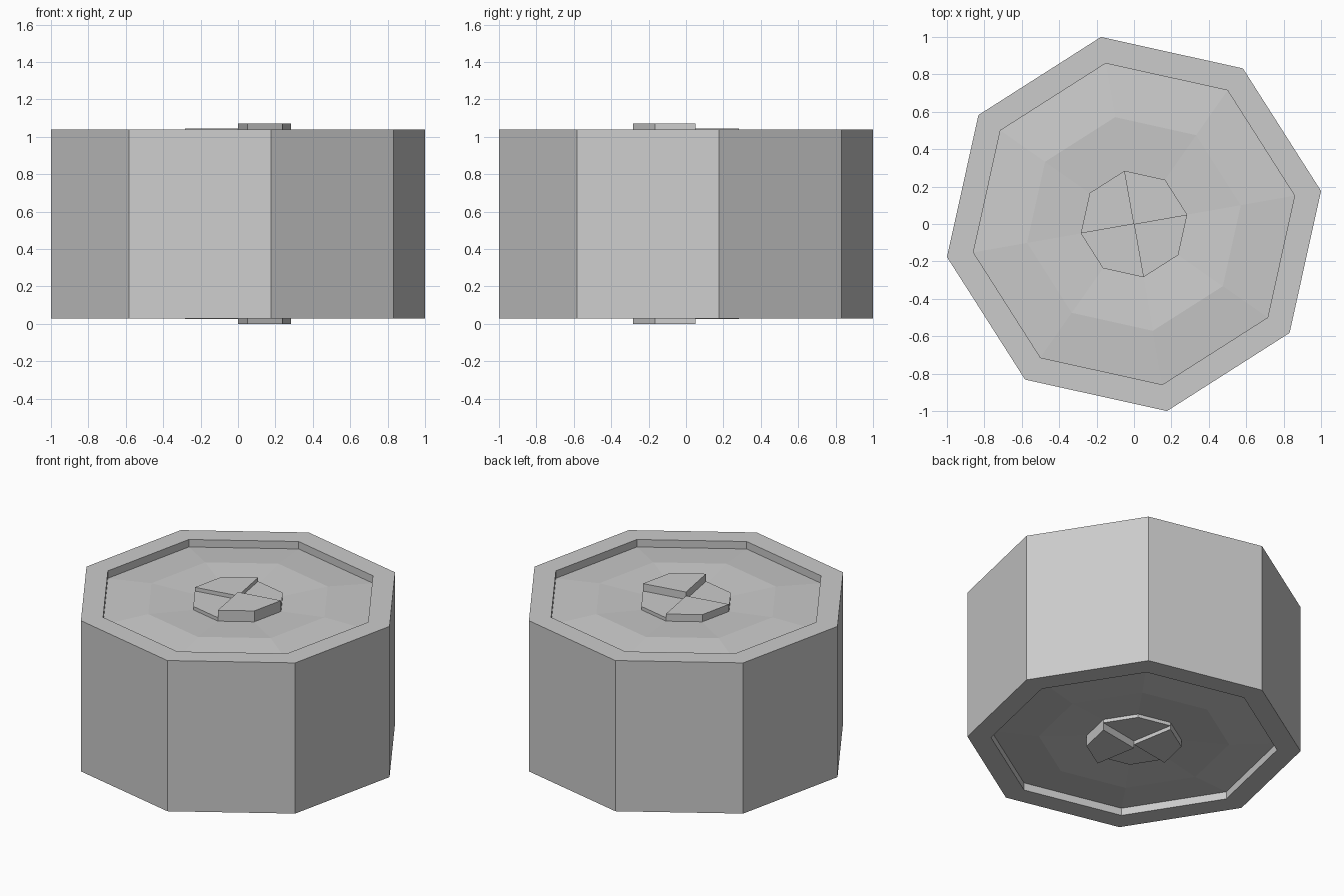
import bpy, bmesh
from math import cos, sin, radians

if "Cube" in bpy.data.objects:
    bpy.data.objects.remove(bpy.data.objects["Cube"])

START = radians(10.0)
STEP = radians(45)
MID = 0.535  # height of the mirror plane


def pt(r, i, z):
    a = START + i * STEP
    return (r * cos(a), r * sin(a), z)


def make(name, bm):
    bmesh.ops.recalc_face_normals(bm, faces=bm.faces)
    me = bpy.data.meshes.new(name)
    bm.to_mesh(me)
    bm.free()
    ob = bpy.data.objects.new(name, me)
    bpy.context.collection.objects.link(ob)
    return ob


def flip(z, side):
    return MID + side * (z - MID)


# Octagonal body: rim, recess, shallow dished face, same on both ends
upper = [(1.0154, 1.04), (0.872, 1.04), (0.872, 0.99), (0.58, 1.015), (0.29, 0.997)]
profile = [(r, flip(z, -1)) for r, z in reversed(upper)] + upper
bm = bmesh.new()
rings = [[bm.verts.new(pt(r, i, z)) for i in range(8)] for r, z in profile]
for a, b in zip(rings, rings[1:]):
    for i in range(8):
        j = (i + 1) % 8
        bm.faces.new((a[i], a[j], b[j], b[i]))
bm.faces.new(rings[0])
bm.faces.new(rings[-1])
make("body", bm)


# Hub: four quarter wedges stepped to different heights
def wedge(name, first, z_base, z_top):
    bm = bmesh.new()
    loops = []
    for z in (z_base, z_top):
        pts = [(0, 0, z)] + [pt(0.289, first + k, z) for k in range(3)]
        loops.append([bm.verts.new(p) for p in pts])
    lo, hi = loops
    bm.faces.new(lo)
    bm.faces.new(hi)
    for k in range(4):
        n = (k + 1) % 4
        bm.faces.new((lo[k], lo[n], hi[n], hi[k]))
    make(name, bm)


heights = [1.02, 1.045, 1.02, 1.07]
for side, label in ((1, "top"), (-1, "bottom")):
    for q, h in enumerate(heights):
        wedge(f"{label}_hub_quarter_{q + 1}", q * 2, flip(0.99, side), flip(h, side))
